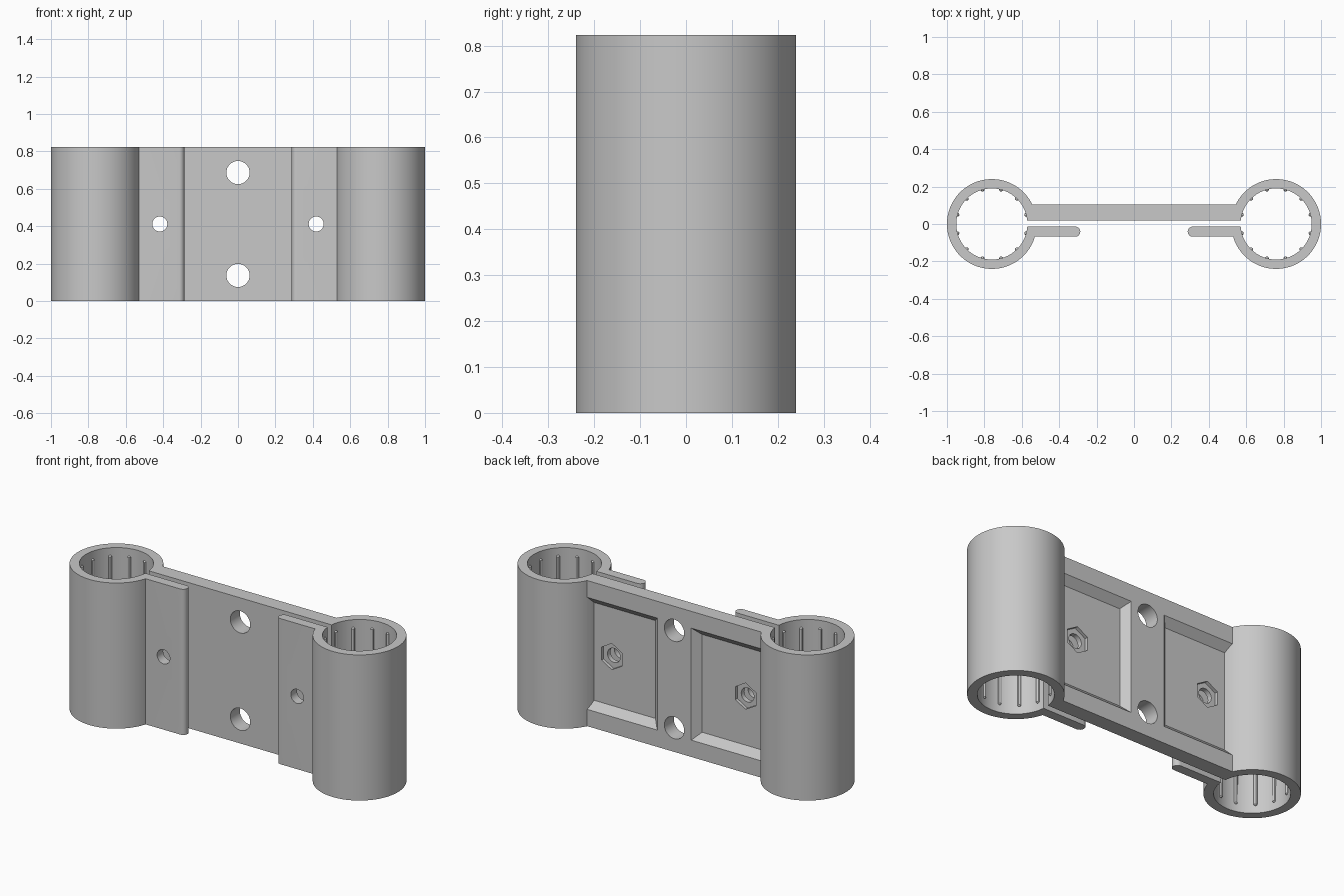
import bpy, bmesh, math
from mathutils import Matrix, Vector

HEIGHT = 0.823
MID = HEIGHT / 2
RING_X, RING_R, BORE_R = 0.76, 0.24, 0.19
PLATE_FRONT, PLATE_BACK = 0.02, 0.105
POCKET_DEPTH = 0.04

if "Cube" in bpy.data.objects:
    bpy.data.objects.remove(bpy.data.objects["Cube"], do_unlink=True)

grey = bpy.data.materials.new("plain grey")
grey.use_nodes = True
grey.diffuse_color = (0.58, 0.58, 0.58, 1)
grey.node_tree.nodes["Principled BSDF"].inputs["Base Color"].default_value = grey.diffuse_color


def to_object(name, bm):
    bmesh.ops.recalc_face_normals(bm, faces=bm.faces)
    mesh = bpy.data.meshes.new(name)
    bm.to_mesh(mesh)
    bm.free()
    mesh.materials.append(grey)
    obj = bpy.data.objects.new(name, mesh)
    bpy.context.collection.objects.link(obj)
    return obj


def box(name, low, high):
    low, high = Vector(low), Vector(high)
    bm = bmesh.new()
    bmesh.ops.create_cube(bm, size=1)
    bmesh.ops.scale(bm, vec=high - low, verts=bm.verts)
    bmesh.ops.translate(bm, vec=(low + high) / 2, verts=bm.verts)
    return to_object(name, bm)


def cylinder(name, centre, radius, length, sides=48, along_y=False):
    bm = bmesh.new()
    turn = Matrix.Rotation(math.pi / 2, 4, "X") if along_y else Matrix()
    bmesh.ops.create_cone(bm, cap_ends=True, segments=sides, radius1=radius,
                          radius2=radius, depth=length,
                          matrix=Matrix.Translation(centre) @ turn)
    return to_object(name, bm)


def extrude_up(name, points):
    bm = bmesh.new()
    face = bm.faces.new([bm.verts.new((x, y, 0)) for x, y in points])
    top = bmesh.ops.extrude_face_region(bm, geom=[face])["geom"]
    bmesh.ops.translate(bm, vec=(0, 0, HEIGHT),
                        verts=[v for v in top if isinstance(v, bmesh.types.BMVert)])
    return to_object(name, bm)


def combine(target, tool, operation):
    mod = target.modifiers.new(operation.lower(), "BOOLEAN")
    mod.operation, mod.solver, mod.object = operation, "EXACT", tool
    bpy.context.view_layer.objects.active = target
    bpy.ops.object.modifier_apply(modifier=mod.name)
    bpy.data.objects.remove(tool, do_unlink=True)


# Connecting plate
bracket = box("clamp_bracket", (-0.62, PLATE_FRONT, 0), (0.62, PLATE_BACK, HEIGHT))

# Pockets in the back, with sloped walls and an open outer end
for side in (-1, 1):
    lift, margin = 0.02, 0.095
    near, far = 0.106 - lift, 0.8
    xs = sorted((side * near, side * far))
    pocket = box("pocket_cutter", (xs[0], PLATE_BACK - POCKET_DEPTH, margin - lift),
                 (xs[1], PLATE_BACK + lift, HEIGHT - margin + lift))
    slope = POCKET_DEPTH + lift
    for v in pocket.data.vertices:
        if v.co.y < PLATE_BACK:
            v.co.z += slope if v.co.z < MID else -slope
            if abs(v.co.x) < 0.5:
                v.co.x += side * slope
    combine(bracket, pocket, "DIFFERENCE")

# Tube rings and front clamping tabs
for side in (-1, 1):
    combine(bracket, cylinder("ring", (side * RING_X, 0, MID), RING_R, HEIGHT, 96), "UNION")
    r, y, end = 0.027, -0.041, 0.287
    arc = [math.radians(90 + 15 * i) for i in range(13)]
    outline = [(0.62, y + r)]
    outline += [(end + r + r * math.cos(a), y + r * math.sin(a)) for a in arc]
    outline += [(0.62, y - r)]
    combine(bracket, extrude_up("tab", [(side * px, py) for px, py in outline]), "UNION")

# Bores, clamping slots, bolt holes and nut recesses
for side in (-1, 1):
    combine(bracket, cylinder("bore", (side * RING_X, 0, MID), BORE_R, 1, 96), "DIFFERENCE")
    xs = sorted((side * 0.4, side * 0.7))
    combine(bracket, box("slot", (xs[0], -0.014, -0.1), (xs[1], PLATE_FRONT, 1)), "DIFFERENCE")
    bolt_x = side * 0.418
    combine(bracket, cylinder("bolt_hole", (bolt_x, 0, MID), 0.04, 0.5, 32, True), "DIFFERENCE")
    combine(bracket, cylinder("nut_recess", (bolt_x, 0.097, MID), 0.074, 0.1, 6, True),
            "DIFFERENCE")

# Mounting holes through the middle of the plate
for z in (MID - 0.275, MID + 0.275):
    combine(bracket, cylinder("mount_hole", (0, 0, z), 0.062, 0.5, 48, True), "DIFFERENCE")

# Round-ended grip ribs inside each bore
ribs = []
for side, label in ((-1, "right"), (1, "left")):
    bm = bmesh.new()
    for i in range(12):
        a = math.radians(15 + 30 * i)
        spot = Vector((side * RING_X + BORE_R * math.cos(a), BORE_R * math.sin(a), MID))
        rib = bmesh.ops.create_uvsphere(bm, u_segments=12, v_segments=8, radius=0.01)["verts"]
        for v in rib:
            if abs(v.co.z) < 1e-5:
                v.co.z = 0
            v.co.z += math.copysign(0.36, v.co.z) if v.co.z else 0
            v.co += spot
    ribs.append(to_object(label + "_grip_ribs", bm))

for obj in [bracket] + ribs:
    bpy.ops.object.select_all(action="DESELECT")
    obj.select_set(True)
    bpy.context.view_layer.objects.active = obj
    bpy.ops.object.shade_smooth_by_angle(angle=math.radians(30))
